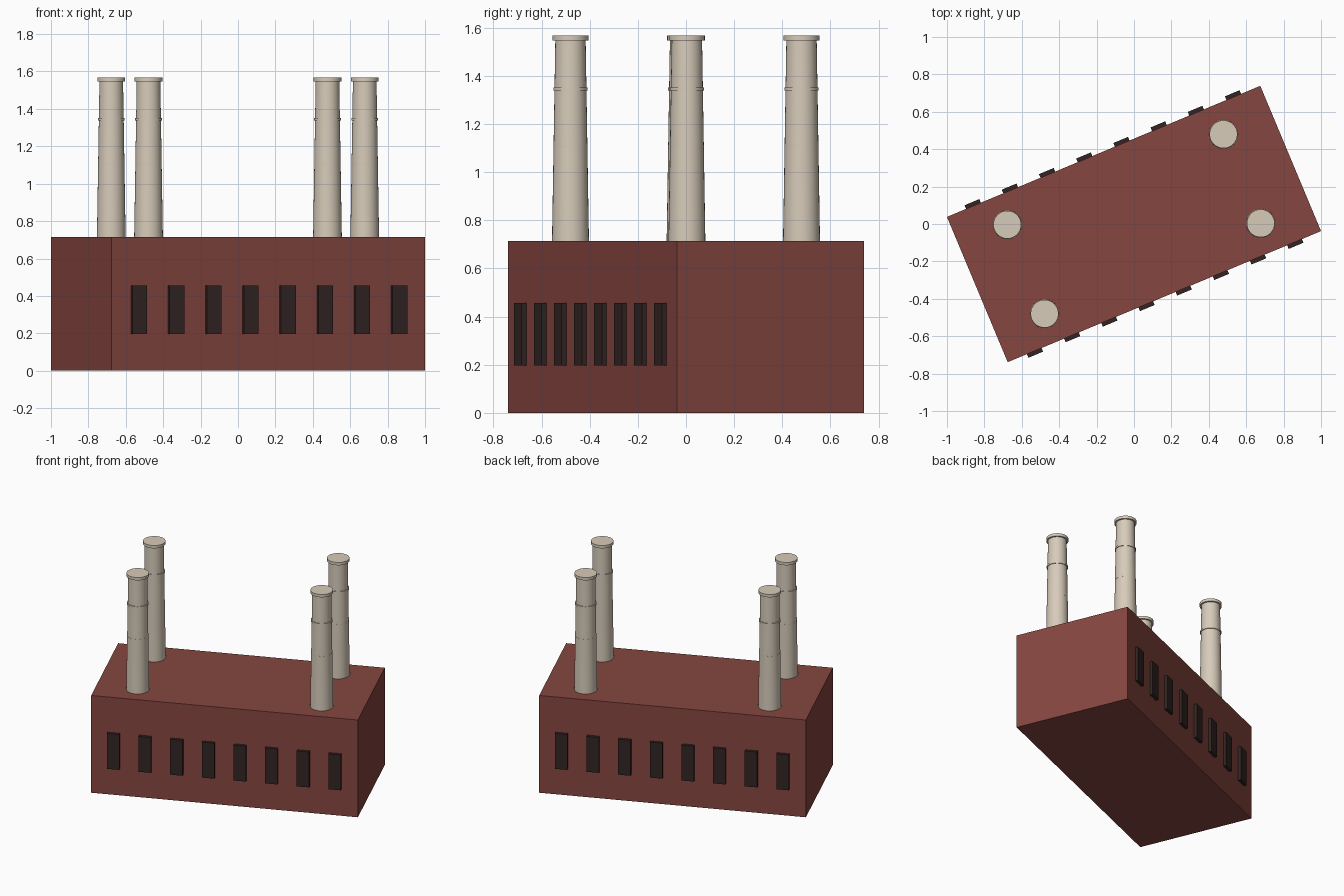
import bpy
import bmesh
from math import radians, cos, sin
from mathutils import Matrix

default_cube = bpy.data.objects.get("Cube")
if default_cube:
    bpy.data.objects.remove(default_cube, do_unlink=True)

TURN = Matrix.Rotation(radians(22.7), 4, "Z")
HALF_LENGTH, HALF_WIDTH, ROOF = 0.908, 0.421, 0.714


def material(name, color):
    mat = bpy.data.materials.new(name)
    mat.use_nodes = True
    mat.diffuse_color = (*color, 1)
    mat.node_tree.nodes["Principled BSDF"].inputs["Base Color"].default_value = (*color, 1)
    return mat


brick = material("brick red", (0.235, 0.061, 0.051))
stone = material("pale stone", (0.68, 0.6, 0.49))
glass = material("dark window", (0.032, 0.018, 0.017))


def finish(name, bm, mat):
    """Turn a bmesh into a linked object, rotated with the building."""
    bmesh.ops.recalc_face_normals(bm, faces=bm.faces)
    mesh = bpy.data.meshes.new(name)
    bm.to_mesh(mesh)
    bm.free()
    mesh.materials.append(mat)
    obj = bpy.data.objects.new(name, mesh)
    obj.matrix_world = TURN
    bpy.context.collection.objects.link(obj)
    return obj


def box(name, center, size, mat):
    bm = bmesh.new()
    bmesh.ops.create_cube(bm, size=1, matrix=Matrix.Translation(center) @ Matrix.Diagonal((*size, 1)))
    return finish(name, bm, mat)


def lathe(name, center, profile, mat, sides=32):
    """Closed round part from (radius, height) rings."""
    bm = bmesh.new()
    rings = []
    for radius, z in profile:
        angles = [radians(360 * i / sides) for i in range(sides)]
        rings.append([bm.verts.new((center[0] + radius * cos(a), center[1] + radius * sin(a), z))
                      for a in angles])
    for low, high in zip(rings, rings[1:]):
        for i in range(sides):
            j = (i + 1) % sides
            bm.faces.new((low[i], low[j], high[j], high[i]))
    bm.faces.new(rings[0][::-1])
    bm.faces.new(rings[-1])
    return finish(name, bm, mat)


# Main hall
box("main_hall", (0, 0, ROOF / 2), (2 * HALF_LENGTH, 2 * HALF_WIDTH, ROOF), brick)

# Eight raised windows along each long wall
for side, label in ((-1, "front"), (1, "back")):
    for i in range(8):
        box(f"{label}_window_{i + 1}", ((i - 3.5) * 0.2155, side * HALF_WIDTH, 0.326),
            (0.085, 0.042, 0.26), glass)

# Tapered chimneys with two bands and a cap, near the roof corners
round_parts = []
for sx, x_label in ((-1, "right"), (1, "left")):
    for sy, y_label in ((-1, "front"), (1, "back")):
        center = (sx * 0.6265, sy * 0.258)
        label = f"{y_label}_{x_label}_chimney"
        round_parts += [
            lathe(label, center, [(0.0768, ROOF - 0.005), (0.063, 1.55)], stone),
            lathe(label + "_lower_band", center, [(0.0705, 1.1), (0.0705, 1.112)], stone),
            lathe(label + "_upper_band", center, [(0.0715, 1.339), (0.0715, 1.352)], stone),
            lathe(label + "_cap", center, [(0.0745, 1.547), (0.0745, 1.568)], stone),
        ]

# Smooth round sides, keeping rims sharp
bpy.ops.object.select_all(action="DESELECT")
for obj in round_parts:
    obj.select_set(True)
bpy.context.view_layer.objects.active = round_parts[0]
bpy.ops.object.shade_smooth_by_angle(angle=radians(30))
